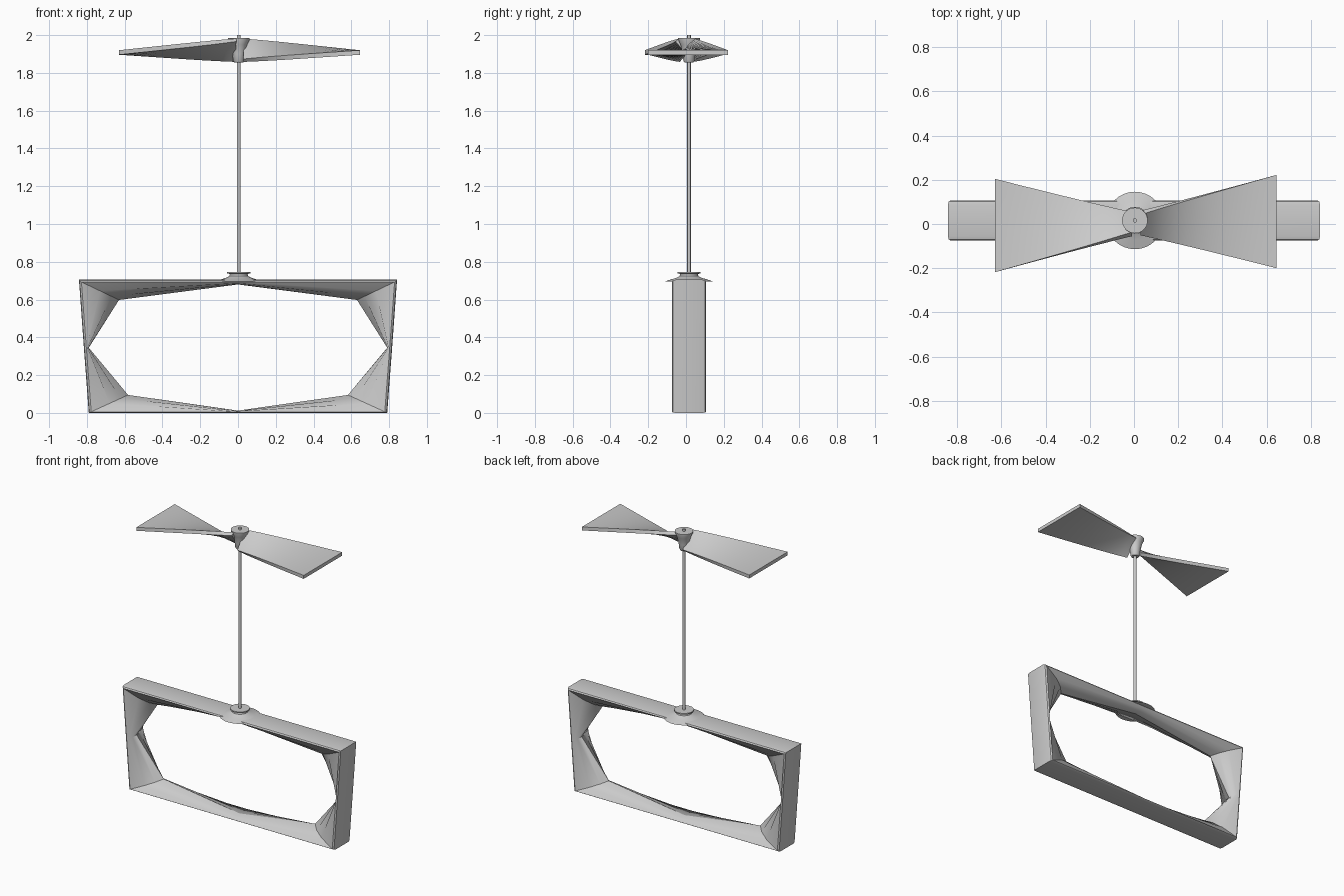
import bpy, bmesh, math
from mathutils import Vector, Matrix

if "Cube" in bpy.data.objects:
    bpy.data.objects.remove(bpy.data.objects["Cube"])

CX, CY = 0.004, 0.016   # axis of the pole


def finish(name, bm, angle=30):
    bmesh.ops.recalc_face_normals(bm, faces=bm.faces)
    me = bpy.data.meshes.new(name)
    bm.to_mesh(me)
    bm.free()
    ob = bpy.data.objects.new(name, me)
    bpy.context.collection.objects.link(ob)
    bpy.ops.object.select_all(action='DESELECT')
    bpy.context.view_layer.objects.active = ob
    ob.select_set(True)
    bpy.ops.object.shade_smooth_by_angle(angle=math.radians(angle))
    return ob


def loft(name, sections, closed, angle=30):
    bm = bmesh.new()
    rings = [[bm.verts.new(p) for p in s] for s in sections]
    n = len(rings[0])
    for i in range(len(rings) if closed else len(rings) - 1):
        a, b = rings[i], rings[(i + 1) % len(rings)]
        for k in range(n):
            bm.faces.new((a[k], a[(k + 1) % n], b[(k + 1) % n], b[k]))
    if not closed:
        bm.faces.new(rings[0])
        bm.faces.new(rings[-1])
    return finish(name, bm, angle)


def lathe(name, profile, n=32):
    return loft(name, [[(CX + r * math.cos(2 * math.pi * k / n),
                         CY + r * math.sin(2 * math.pi * k / n), z)
                        for k in range(n)] for r, z in profile], False)


# trapezoid frame: thin at the middle of each side, deep faceted corners
half = [((0, 0.705), (0, 0.68)), ((0.842, 0.705), (0.63, 0.598)),
        ((0.816, 0.345), (0.79, 0.345)), ((0.79, 0.0), (0.582, 0.095)),
        ((0, 0.0), (0, 0.012))]
stations = half + [((-o[0], o[1]), (-r[0], r[1])) for o, r in half[3:0:-1]]
centre = Vector((0, 0.35))
W = 0.091
sections = []
for o, r in stations:
    o, r = Vector(o), Vector(r)
    # inset of the rounded outer edges, limited where the bar is thin
    inx = 0.013 * ((o.x > 0.1) - (o.x < -0.1))
    inz = 0 if abs(o.y - 0.345) < 0.01 else (0.012 if o.y > 0.5 else -0.006)
    rim = o - Vector((inx, inz))
    pts = []
    for f, y in ((0, -W), (0.5, -0.07), (0.8, -0.04), (1, 0),
                 (0.8, 0.04), (0.5, 0.07), (0, W)):
        p = rim.lerp(r, f)
        pts.append((p.x, CY + y, p.y))
    for f, y in ((0.7, W - 0.006), (1, W - 0.02), (1, -W + 0.02), (0.7, -W + 0.006)):
        p = rim.lerp(o, f)
        pts.append((p.x, CY + y, p.y))
    sections.append(pts)
loft("frame", sections, True)

# flared collar on top of the frame
lathe("collar", [(0.13, 0.695), (0.09, 0.708), (0.065, 0.716), (0.05, 0.724),
                 (0.047, 0.736), (0.062, 0.738), (0.062, 0.746), (0.012, 0.746)])

# slim pole
lathe("pole", [(0.0095, 0.69), (0.0095, 2.0)], 16)

# tapered propeller hub
lathe("hub", [(0.024, 1.855), (0.03, 1.865), (0.034, 1.9), (0.045, 1.95), (0.058, 1.978),
              (0.058, 1.986), (0.011, 1.986)])

# two twisted blades, the second turned half a revolution
low = (Vector((0.03, -0.042, 1.866)), Vector((0.645, -0.2, 1.908)))
high = (Vector((0.025, 0.05, 1.974)), Vector((0.645, 0.222, 1.908)))
blade = []
for i in range(13):
    t = i / 12
    a, b = low[0].lerp(low[1], t), high[0].lerp(high[1], t)
    up = Vector((1, 0, 0)).cross(b - a).normalized() * 0.012
    blade.append([a - up, a.lerp(b, 0.5) - up, b - up,
                  b + up, a.lerp(b, 0.5) + up, a + up])
turn = Matrix.Translation((0.008, 0.002, 0)) @ Matrix.Rotation(math.pi, 4, 'Z') \
    @ Matrix.Translation((-0.008, -0.002, 0))
loft("right_blade", blade, False)
loft("left_blade", [[turn @ p for p in s] for s in blade], False)
